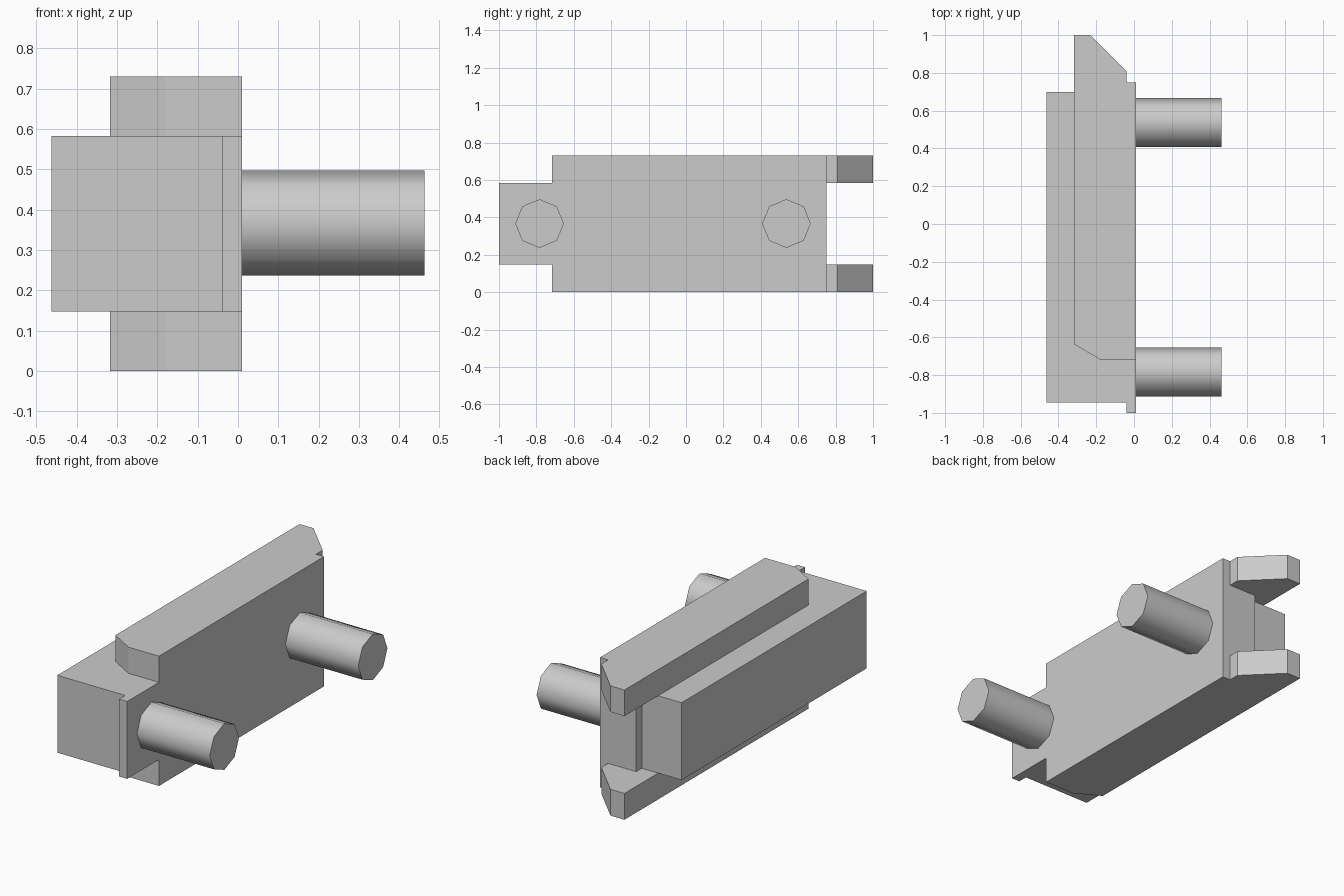
import bpy, bmesh, math
from mathutils import Matrix

if "Cube" in bpy.data.objects:
    bpy.data.objects.remove(bpy.data.objects["Cube"])


def finish(name, bm):
    bmesh.ops.recalc_face_normals(bm, faces=bm.faces)
    mesh = bpy.data.meshes.new(name)
    bm.to_mesh(mesh)
    bm.free()
    ob = bpy.data.objects.new(name, mesh)
    bpy.context.collection.objects.link(ob)
    return ob


def prism(name, profile, z0, z1):
    """Extrude an xy outline from z0 to z1."""
    bm = bmesh.new()
    face = bm.faces.new([bm.verts.new((x, y, z0)) for x, y in profile])
    ext = bmesh.ops.extrude_face_region(bm, geom=[face])
    for v in ext["geom"]:
        if isinstance(v, bmesh.types.BMVert):
            v.co.z = z1
    return finish(name, bm)


# Central block with lip at one end and step at the other
core = [(-.463, -.945), (-.04, -.945), (-.04, -1), (.01, -1),
        (.01, .75), (-.215, .75), (-.215, .70), (-.463, .70)]
body = prism("body", core, .148, .583)

# Upper and lower rails with hooked, chamfered ends, fused to the block
rail = [(-.317, 1), (-.23, 1), (-.04, .81), (-.04, .75), (.01, .75),
        (.01, -.717), (-.18, -.717), (-.317, -.637)]
for name, z0, z1 in (("lower_rail", 0, .148), ("upper_rail", .583, .73)):
    part = prism(name, rail, z0, z1)
    mod = body.modifiers.new(name, 'BOOLEAN')
    mod.operation, mod.solver, mod.object = 'UNION', 'EXACT', part
    bpy.context.view_layer.objects.active = body
    bpy.ops.object.modifier_apply(modifier=mod.name)
    bpy.data.objects.remove(part)

# Two eight-sided pegs, open where they meet the block
for name, y in (("front_peg", -.783), ("back_peg", .537)):
    bm = bmesh.new()
    bmesh.ops.create_cone(bm, cap_ends=True, segments=8, radius1=.13,
                          radius2=.13, depth=.453)
    base = [f for f in bm.faces if f.calc_center_median().z < -.2]
    bmesh.ops.delete(bm, geom=base, context='FACES_ONLY')
    bm.transform(Matrix.Translation((.2365, y, .367))
                 @ Matrix.Rotation(math.pi / 2, 4, 'Y'))
    peg = finish(name, bm)
    bpy.ops.object.select_all(action='DESELECT')
    peg.select_set(True)
    bpy.context.view_layer.objects.active = peg
    bpy.ops.object.shade_smooth_by_angle(angle=math.radians(60))
